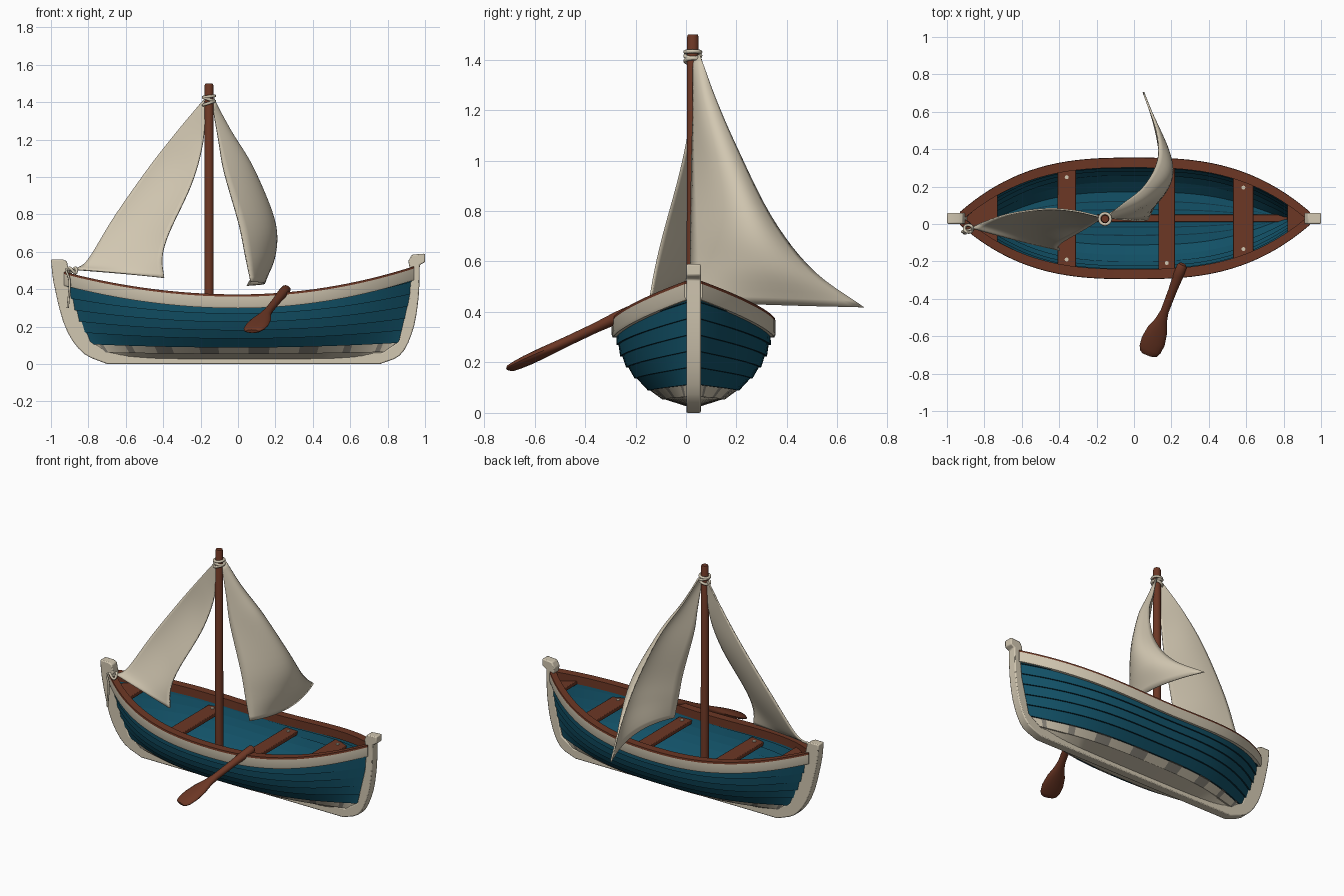
import bpy, bmesh, math
from mathutils import Vector

if "Cube" in bpy.data.objects:
    bpy.data.objects.remove(bpy.data.objects["Cube"])

C = 0.03      # y of the boat's centreline
Z0 = 0.02     # bottom of the hull skin


def material(name, rgb):
    m = bpy.data.materials.new(name)
    m.diffuse_color = (*rgb, 1)
    m.use_nodes = True
    m.node_tree.nodes["Principled BSDF"].inputs["Base Color"].default_value = m.diffuse_color
    return m


CREAM = material("cream", (0.64, 0.57, 0.44))
BLUE = material("sea blue", (0.006, 0.082, 0.135))
DEEP = material("deep blue", (0.004, 0.035, 0.06))
BROWN = material("red brown wood", (0.15, 0.038, 0.018))
GREY = material("weathered grey", (0.27, 0.25, 0.21))


# ---------- helpers ----------
def finish(name, bm, mats, angle=35):
    bmesh.ops.recalc_face_normals(bm, faces=bm.faces)
    me = bpy.data.meshes.new(name)
    bm.to_mesh(me)
    bm.free()
    ob = bpy.data.objects.new(name, me)
    bpy.context.collection.objects.link(ob)
    for m in mats:
        me.materials.append(m)
    bpy.ops.object.select_all(action='DESELECT')
    ob.select_set(True)
    bpy.context.view_layer.objects.active = ob
    bpy.ops.object.shade_smooth_by_angle(angle=math.radians(angle))
    return ob


def loft(name, rings, mats, closed=True, cap=True, rule=None, angle=35):
    """Skin a list of equal-length point rings."""
    bm = bmesh.new()
    vs = [[bm.verts.new(p) for p in r] for r in rings]
    n = len(rings[0])
    for i in range(len(vs) - 1):
        for j in range(n if closed else n - 1):
            k = (j + 1) % n
            f = bm.faces.new((vs[i][j], vs[i][k], vs[i + 1][k], vs[i + 1][j]))
            if rule:
                f.material_index = rule(i, j)
    if cap:
        bm.faces.new(vs[0])
        bm.faces.new(vs[-1])
    return finish(name, bm, mats, angle)


def prism(name, outline, vec, mat, bevel=0.0):
    bm = bmesh.new()
    f = bm.faces.new([bm.verts.new(p) for p in outline])
    ext = bmesh.ops.extrude_face_region(bm, geom=[f])
    bmesh.ops.translate(bm, vec=vec, verts=[v for v in ext['geom'] if isinstance(v, bmesh.types.BMVert)])
    ob = finish(name, bm, [mat])
    if bevel:
        b = ob.modifiers.new("bevel", 'BEVEL')
        b.width, b.segments = bevel, 2
    return ob


def spline(pts, n):
    """Catmull-Rom samples through the points."""
    p = [Vector(q) for q in pts]
    p = [2 * p[0] - p[1]] + p + [2 * p[-1] - p[-2]]
    out = []
    for k in range(n):
        s = k / (n - 1) * (len(p) - 3)
        i = min(int(s), len(p) - 4)
        t = s - i
        a, b, c, d = p[i:i + 4]
        out.append(0.5 * (2 * b + (c - a) * t + (2 * a - 5 * b + 4 * c - d) * t * t
                          + (3 * b - a - 3 * c + d) * t ** 3))
    return out


def rope(name, pts, r, cyclic=False):
    cu = bpy.data.curves.new(name, 'CURVE')
    cu.dimensions, cu.bevel_depth, cu.bevel_resolution, cu.use_fill_caps = '3D', r, 2, True
    sp = cu.splines.new('POLY')
    sp.points.add(len(pts) - 1)
    for q, p in zip(sp.points, pts):
        q.co = (*p, 1)
    sp.use_cyclic_u = cyclic
    cu.materials.append(CREAM)
    bpy.context.collection.objects.link(bpy.data.objects.new(name, cu))


# ---------- hull shape ----------
def sheer(x):
    return 0.36 + (0.14 if x < 0 else 0.17) * x * x


def x_end(t, right):
    return 0.78 + 0.16 * t ** 0.4 if right else 0.70 + 0.23 * t ** 0.5


def half(u, t):
    plan = 0.29 * (1 - abs(u) ** 2.8) + 0.018
    return plan * (1 - (1 - t) ** 2.2) ** (0.62 + 0.4 * u ** 4)


def hull_pt(u, t, side, off):
    x = u * x_end(t, u > 0)
    return Vector((x, C + side * max(half(u, t) + off, 0.004), Z0 + (sheer(x) - Z0) * t))


def inner_half(x, z):
    t = min(max((z - Z0) / (sheer(x) - Z0), 0.01), 1)
    return max(half(min(max(x / x_end(t, x > 0), -1), 1), t) - 0.018, 0.004)


N = 48
US = [math.sin(math.pi / 2 * (2 * i / N - 1)) for i in range(N + 1)]
TS = [0.0, 0.1, 0.2, 0.34, 0.47, 0.6, 0.73, 0.86, 1.0]

# lapped planks: (t, offset, colour of the face that follows)
outer = []
for a, b in zip(TS, TS[1:]):
    outer += [(a, 0.009, 0 if a < 0.19 else 1), (b, 0.0, 0 if b < 0.19 else 2)]
inner = []
for a, b in list(zip(TS, TS[1:]))[:1:-1]:
    inner += [(b, -0.022, 1), (a, -0.03, 2 if a > 0.25 else 1)]
side_a = outer + inner
floor = [(0.66, 2), (0.62, 1), (0.35, 2), (0.31, 1), (-0.31, 2), (-0.35, 1), (-0.62, 2), (-0.66, 1)]
rings = []
for u in US:
    a = [hull_pt(u, t, 1, o) for t, o, _ in side_a]
    b = [hull_pt(u, t, -1, o) for t, o, _ in reversed(side_a)]
    mid = [Vector((a[-1].x, C + (a[-1].y - C) * f, a[-1].z)) for f, _ in floor]
    rings.append(a + mid + b)
cols = [c for *_, c in side_a] + [c for _, c in floor]
cols += [c for *_, c in reversed(side_a[:-1])] + [0]


def hull_rule(i, j):
    # worn grey patches along the lower edge of the blue
    c = cols[j]
    lap = j in (2 * 2 - 1, len(cols) - 1 - 2 * 2)
    return 3 if (lap or c == 0 and j in (2, len(cols) - 4)) and math.sin(i * 1.3) > 0.45 else c


loft("hull", rings, [CREAM, BLUE, DEEP, GREY], rule=hull_rule, cap=False, angle=25)


# ---------- rails along both sides ----------
def rail(name, section, mat):
    for side, tag in ((1, "back"), (-1, "front")):
        rs = []
        for u in US:
            p = hull_pt(u, 1, 1, 0)
            rs.append([(p.x, C + side * max(p.y - C + o, 0.002 + 0.01 * (o > -0.03)), p.z + dz)
                       for o, dz in section])
        loft(f"{name}_{tag}", rs, [mat])


rail("sheer_strake", [(-0.012, -0.062), (0.012, -0.062), (0.017, -0.05), (0.017, 0), (-0.012, 0)], CREAM)
rail("gunwale_cap", [(0.017, 0), (0.015, 0.012), (-0.037, 0.012), (-0.037, -0.04), (-0.02, -0.04), (-0.02, 0)], BROWN)

# ---------- keel with both stem posts ----------
left = spline([(-1, 0.56), (-0.985, 0.43), (-0.925, 0.2), (-0.83, 0.06), (-0.7, 0)], 14)
right = spline([(0.76, 0), (0.87, 0.05), (0.935, 0.18), (0.965, 0.35), (0.972, 0.53)], 14)
back = [(1, 0.545), (1, 0.59), (0.93, 0.585), (0.91, 0.55), (0.925, 0.48), (0.915, 0.35), (0.86, 0.12), (0.77, 0.06),
        (-0.68, 0.06), (-0.79, 0.12), (-0.885, 0.38), (-0.905, 0.5), (-0.915, 0.55), (-0.94, 0.56)]
prism("keel_and_stems", [(x, C - 0.029, z) for x, z in left + right + [Vector(b) for b in back]],
      (0, 0.058, 0), CREAM, 0.006)


# ---------- benches, end decks, floor beam ----------
def board(name, x0, x1, z, thick=0.025):
    xs = [x0 + (x1 - x0) * k / 6 for k in range(7)]
    edge = [(x, inner_half(x, z)) for x in xs]
    prism(name, [(x, C + w, z) for x, w in edge] + [(x, C - w, z) for x, w in reversed(edge)],
          (0, 0, thick), BROWN, 0.004)


for k, (x0, x1) in enumerate([(-0.41, -0.31), (0.13, 0.22), (0.53, 0.64)]):
    xm = (x0 + x1) / 2
    z = sheer(xm) - 0.085
    board(f"bench_{k + 1}", x0, x1, z)
    for s in (-1, 1):   # pale pegs in the bench ends
        y = C + s * (inner_half(xm, z) - 0.04)
        prism(f"bench_peg_{k + 1}_{'back' if s > 0 else 'front'}",
              [(xm + 0.011 * math.cos(a), y + 0.011 * math.sin(a), z + 0.02)
               for a in [math.pi / 4 * q for q in range(8)]], (0, 0, 0.01), CREAM)
board("end_deck_left", -0.91, -0.73, 0.395)
board("end_deck_right", 0.82, 0.92, 0.43)
prism("floor_beam", [(-0.2, C - 0.02, 0.08), (0.82, C - 0.02, 0.08), (0.82, C + 0.02, 0.08), (-0.2, C + 0.02, 0.08)],
      (0, 0, 0.04), BROWN, 0.004)

# ---------- mast ----------
MX = -0.155
loft("mast", [[(MX + r * math.cos(a), 0.027 + r * math.sin(a), z) for a in [math.tau * k / 20 for k in range(20)]]
              for z, r in ((0.07, 0.025), (1.49, 0.023), (1.5, 0.019))], [BROWN])

# ---------- oar ----------
A, B = Vector((0.26, -0.215, 0.405)), Vector((0.075, -0.70, 0.175))
axis = (B - A).normalized()
wide = axis.cross(Vector((0, 0, 1))).normalized()
flat = wide.cross(axis)
rings = []
for t, w, h in [(0, .018, .016), (.02, .027, .023), (.12, .028, .024), (.3, .023, .02), (.52, .022, .02), (.62, .032, .021),
                (.73, .055, .021), (.85, .065, .02), (.94, .06, .017), (.985, .048, .014), (1, .034, .009)]:
    rings.append([A.lerp(B, t) + wide * w * math.cos(a) + flat * h * math.sin(a)
                  for a in [math.tau * k / 16 for k in range(16)]])
loft("oar", rings, [BROWN])


# ---------- sails: skin over luff, belly and leech curves ----------
def sail(name, *curves):
    p, q, r = [spline(c, 28) for c in curves]
    rows = []
    for a, b, c in zip(p, q, r):
        rows.append([a * (2 * (s - .5) * (s - 1)) + b * (4 * s * (1 - s)) + c * (2 * s * (s - .5))
                     for s in [k / 16 for k in range(17)]])
    ob = loft(name, rows, [CREAM], closed=False, cap=False, angle=60)
    m = ob.modifiers.new("cloth thickness", 'SOLIDIFY')
    m.thickness, m.offset = 0.009, 0


sail("left_sail",
     [(-0.185, 0.04, 1.41), (-0.32, 0.07, 1.25), (-0.47, 0.08, 1.06), (-0.66, 0.055, 0.79), (-0.8, 0.01, 0.56), (-0.87, -0.02, 0.505)],
     [(-0.177, 0.035, 1.40), (-0.26, 0.05, 1.22), (-0.36, 0.05, 1.01), (-0.52, 0.01, 0.74), (-0.61, -0.05, 0.55), (-0.63, -0.085, 0.485)],
     [(-0.168, 0.03, 1.39), (-0.19, 0.02, 1.17), (-0.25, -0.02, 0.96), (-0.37, -0.09, 0.70), (-0.405, -0.12, 0.57), (-0.395, -0.14, 0.46)])
sail("right_sail",
     [(-0.14, 0.03, 1.40), (-0.105, 0.03, 1.2), (-0.075, 0.025, 1.03), (0.005, 0.02, 0.75), (0.04, 0.02, 0.58), (0.07, 0.02, 0.44)],
     [(-0.135, 0.04, 1.41), (-0.04, 0.07, 1.23), (0.07, 0.12, 1.04), (0.185, 0.21, 0.77), (0.195, 0.27, 0.59), (0.14, 0.32, 0.43)],
     [(-0.13, 0.055, 1.42), (-0.06, 0.11, 1.26), (0.05, 0.2, 1.05), (0.125, 0.34, 0.77), (0.12, 0.5, 0.565), (0.05, 0.705, 0.418)])

# ---------- rope lashings ----------
for k, (z, tilt) in enumerate([(1.395, 0.35), (1.415, -0.3), (1.43, 0.1)]):
    rope(f"mast_lashing_{k + 1}",
         [(MX + 0.03 * math.cos(a), 0.027 + 0.03 * math.sin(a), z + 0.03 * tilt * math.cos(a))
          for a in [math.tau * i / 20 for i in range(20)]], 0.008, True)
rope("tack_rope", spline([(-0.83, -0.01, 0.515), (-0.88, -0.03, 0.5), (-0.92, -0.04, 0.505), (-0.9, -0.05, 0.44), (-0.91, -0.05, 0.3)], 20), 0.006)
rope("tack_knot", [(-0.885 + 0.022 * math.cos(a), -0.025 + 0.02 * math.sin(a), 0.5 + 0.015 * math.sin(2 * a))
                   for a in [math.tau * i / 16 for i in range(16)]], 0.008, True)
